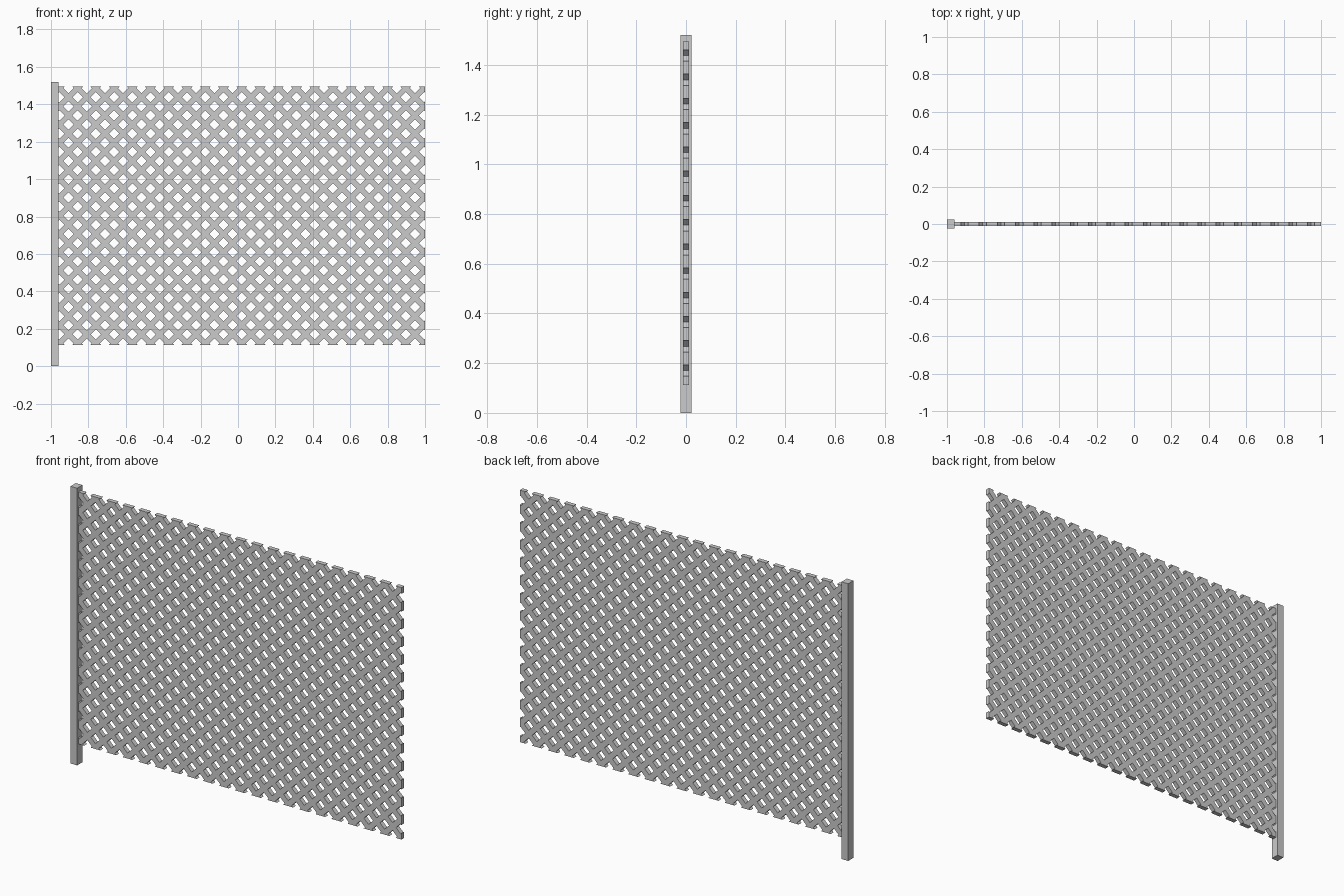
import bpy, bmesh, math
from mathutils import Vector

if "Cube" in bpy.data.objects:
    bpy.data.objects.remove(bpy.data.objects["Cube"])

PITCH = 0.0975          # distance between crossings along x and z
WIDTH = 0.030           # lath width
THICK = 0.024
X0, X1, Z0, Z1 = -0.96, 1.0, 0.113, 1.495
CX, CZ = (X0 + X1) / 2, (Z0 + Z1) / 2


def add_object(name, bm):
    bmesh.ops.recalc_face_normals(bm, faces=bm.faces)
    mesh = bpy.data.meshes.new(name)
    bm.to_mesh(mesh)
    bm.free()
    obj = bpy.data.objects.new(name, mesh)
    bpy.context.collection.objects.link(obj)
    return obj


# Square post at the left end
bm = bmesh.new()
bmesh.ops.create_cube(bm, size=1)
for v in bm.verts:
    v.co = Vector((v.co.x * 0.04 - 0.98, v.co.y * 0.046, (v.co.z + 0.5) * 1.52))
add_object("post", bm)

# Lattice panel: a sheet scored along both edges of every diagonal lath
bm = bmesh.new()
bm.faces.new([bm.verts.new((x, 0, z)) for x, z in
              ((X0, Z0), (X1, Z0), (X1, Z1), (X0, Z1))])
half = WIDTH / math.sqrt(2) * 1.0 * math.sqrt(2) / 2 * math.sqrt(2)  # half lath measured along x
reach = int((X1 - X0 + Z1 - Z0) / 2 / PITCH) + 2
for sign in (1, -1):
    for k in range(-reach, reach + 1):
        for side in (-half, half):
            bmesh.ops.bisect_plane(
                bm, geom=bm.verts[:] + bm.edges[:] + bm.faces[:], dist=1e-6,
                plane_co=(CX + k * PITCH + side, 0, CZ), plane_no=(1, 0, sign))


# Remove the diamond openings between the laths
def in_gap(t):
    return abs(t - round(t / PITCH) * PITCH) > half


holes = []
for f in bm.faces:
    c = f.calc_center_median()
    dx, dz = c.x - CX, c.z - CZ
    if in_gap(dx + dz) and in_gap(dx - dz):
        holes.append(f)
bmesh.ops.delete(bm, geom=holes, context='FACES')
panel = add_object("lattice_panel", bm)

# Give the laths their thickness
mod = panel.modifiers.new("thickness", 'SOLIDIFY')
mod.thickness = THICK
mod.offset = 0
